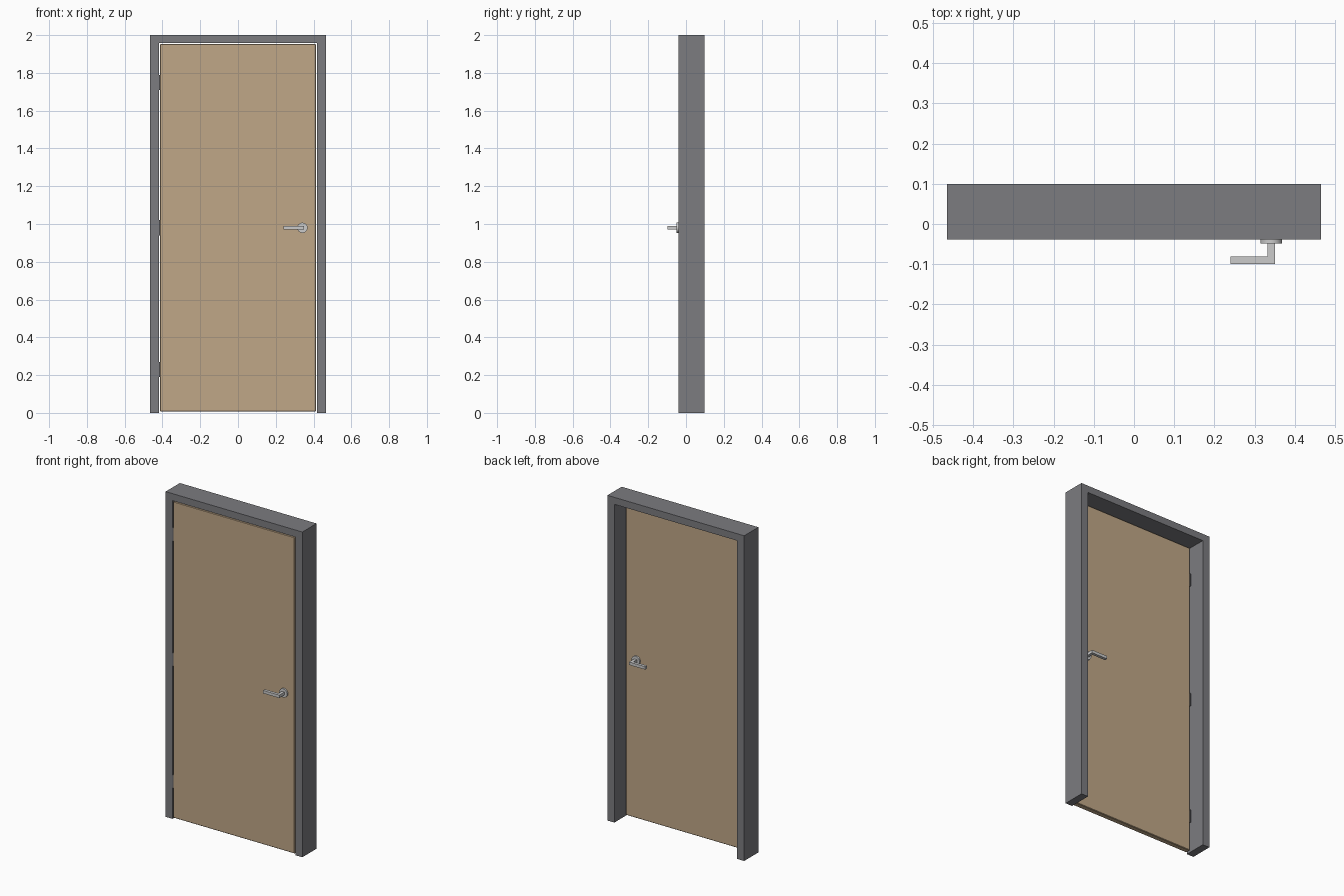
import bpy, bmesh, math
from mathutils import Matrix, Vector

if "Cube" in bpy.data.objects:
    bpy.data.objects.remove(bpy.data.objects["Cube"])


def material(name, rgb):
    m = bpy.data.materials.new(name)
    m.diffuse_color = (*rgb, 1)
    m.use_nodes = True
    m.node_tree.nodes["Principled BSDF"].inputs["Base Color"].default_value = m.diffuse_color
    return m


def finish(name, bm, mat=None):
    bmesh.ops.recalc_face_normals(bm, faces=bm.faces)
    me = bpy.data.meshes.new(name)
    bm.to_mesh(me)
    bm.free()
    ob = bpy.data.objects.new(name, me)
    bpy.context.collection.objects.link(ob)
    if mat:
        me.materials.append(mat)
    return ob


def prism(name, pts, to3d, depth, mat=None):
    """Extrude a closed outline along a depth vector."""
    bm = bmesh.new()
    face = bm.faces.new([bm.verts.new(to3d(a, b)) for a, b in pts])
    new = bmesh.ops.extrude_face_region(bm, geom=[face])["geom"]
    bmesh.ops.translate(bm, vec=depth,
                        verts=[v for v in new if isinstance(v, bmesh.types.BMVert)])
    return finish(name, bm, mat)


def box(name, lo, hi, mat=None, bevel=0):
    lo, hi = Vector(lo), Vector(hi)
    bm = bmesh.new()
    bmesh.ops.create_cube(bm, size=1, matrix=Matrix.Translation((lo + hi) / 2)
                          @ Matrix.Diagonal((*(hi - lo), 1)))
    if bevel:
        bmesh.ops.bevel(bm, geom=bm.edges[:], offset=bevel, segments=1,
                        affect='EDGES', profile=0.5)
    return finish(name, bm, mat)


def disc(name, x, z, y0, y1, r):
    bm = bmesh.new()
    bmesh.ops.create_cone(bm, cap_ends=True, segments=32, radius1=r, radius2=r,
                          depth=abs(y1 - y0),
                          matrix=Matrix.Translation((x, (y0 + y1) / 2, z))
                          @ Matrix.Rotation(math.pi / 2, 4, 'X'))
    ob = finish(name, bm)
    for o in bpy.context.selected_objects:
        o.select_set(False)
    ob.select_set(True)
    bpy.context.view_layer.objects.active = ob
    bpy.ops.object.shade_smooth_by_angle()
    return ob


FRONT, BACK = -0.039, 0.099
DOOR_BACK = -0.006
frame_mat = material("frame_grey", (0.2, 0.2, 0.215))
wood_mat = material("door_wood", (0.53, 0.39, 0.245))
hinge_mat = material("hinge_dark", (0.12, 0.12, 0.13))

# Door frame: inverted U extruded front to back
W, w, top = 0.465, 0.418, 1.957
prism("door_frame",
      [(-W, 0), (-W, 2), (W, 2), (W, 0), (w, 0), (w, top), (-w, top), (-w, 0)],
      lambda x, z: (x, FRONT, z), (0, BACK - FRONT, 0), frame_mat)

# Door leaf with chamfered edges
box("door_leaf", (-0.413, FRONT, 0.008), (0.413, DOOR_BACK, 1.953), wood_mat, 0.003)

# Hinges in the left gap
for i, z in enumerate((0.23, 0.98, 1.75)):
    box(f"hinge_{i + 1}", (-0.4185, FRONT + 0.001, z - 0.04),
        (-0.4125, DOOR_BACK, z + 0.04), hinge_mat)

# Lever handles on both faces: round rose and L-shaped lever
HX, HZ, T = 0.341, 0.98, 0.009
for side, face, s in (("front", FRONT, -1), ("back", DOOR_BACK, 1)):
    disc(f"{side}_handle_rose", HX, HZ, face - s * 0.001, face + s * 0.01, 0.027)
    outline = [(HX + T, 0.009), (HX + T, 0.06), (0.24, 0.06),
               (0.24, 0.042), (HX - T, 0.042), (HX - T, 0.009)]
    prism(f"{side}_handle_lever", outline,
          lambda x, d, f=face, k=s: (x, f + k * d, HZ - T), (0, 0, 2 * T))
